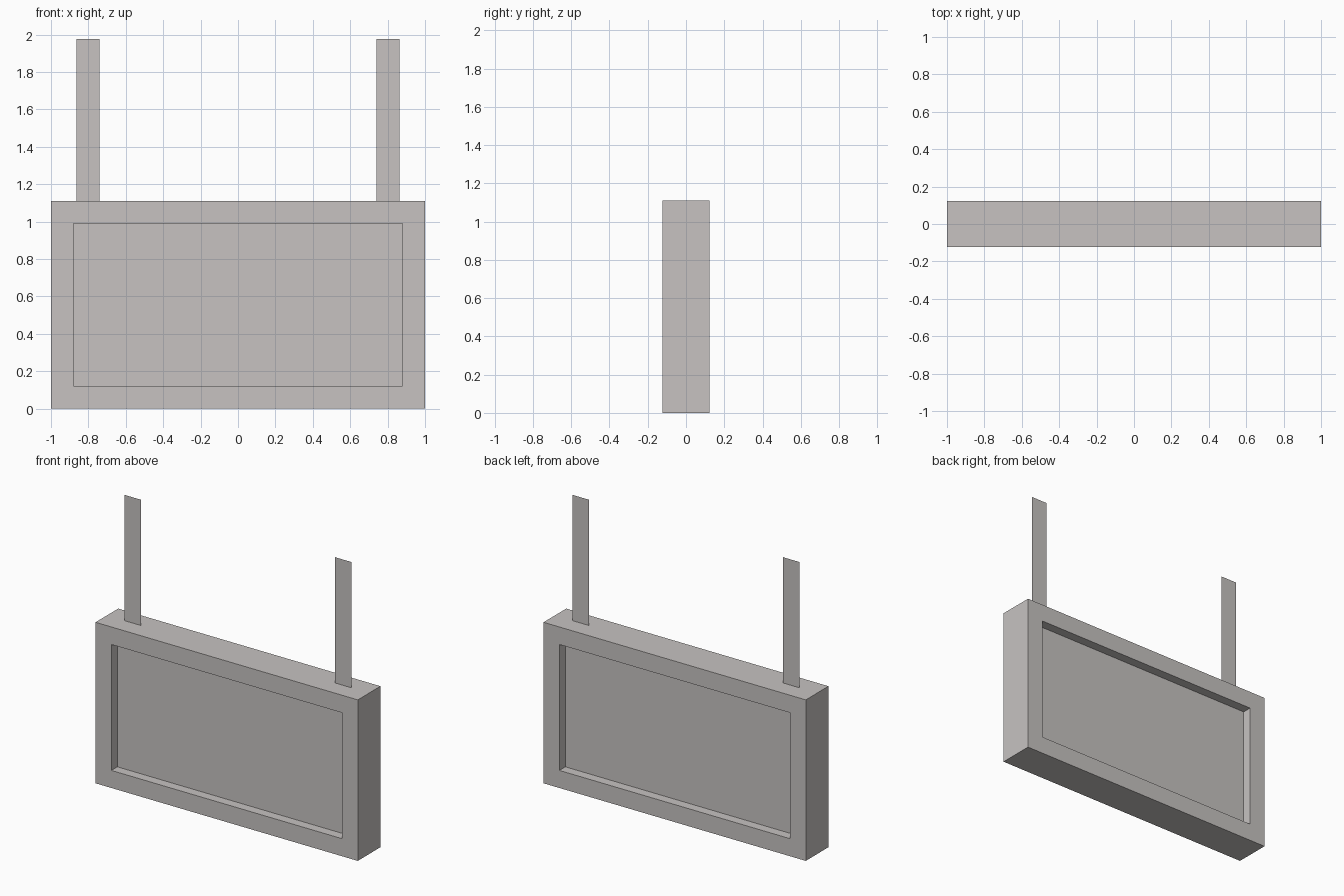
import bpy, bmesh
from mathutils import Matrix, Vector

if "Cube" in bpy.data.objects:
    bpy.data.objects.remove(bpy.data.objects["Cube"])

W, D, H = 2.0, 0.247, 1.11      # sign box size
BORDER, RECESS = 0.121, 0.065   # frame width and panel depth

grey = bpy.data.materials.new("warm_grey")
grey.diffuse_color = (0.57, 0.545, 0.535, 1)
grey.use_nodes = True
grey.node_tree.nodes["Principled BSDF"].inputs["Base Color"].default_value = grey.diffuse_color


def add_object(name, bm):
    mesh = bpy.data.meshes.new(name)
    bm.to_mesh(mesh)
    bm.free()
    mesh.materials.append(grey)
    obj = bpy.data.objects.new(name, mesh)
    bpy.context.collection.objects.link(obj)
    return obj


# Sign box with a sunken panel on the front and the back
bm = bmesh.new()
bmesh.ops.create_cube(bm, size=1, matrix=Matrix.Translation((0, 0, H / 2)) @ Matrix.Diagonal((W, D, H, 1)))
bm.normal_update()
for face in [f for f in bm.faces if abs(f.normal.y) > 0.9]:
    inward = -face.normal.copy()
    bmesh.ops.inset_region(bm, faces=[face], thickness=BORDER, use_even_offset=True)
    # extrude the inset panel straight in, leaving crisp walls
    new = bmesh.ops.extrude_discrete_faces(bm, faces=[face])["faces"][0]
    bmesh.ops.translate(bm, verts=new.verts, vec=inward * RECESS)
bmesh.ops.recalc_face_normals(bm, faces=bm.faces)
add_object("sign_box", bm)

# Flat hanging straps
for name, x in (("left_strap", -0.802), ("right_strap", 0.802)):
    bm = bmesh.new()
    corners = [(-0.062, H), (0.062, H), (0.062, 1.977), (-0.062, 1.977)]
    bm.faces.new([bm.verts.new((x + dx, 0, z)) for dx, z in corners])
    add_object(name, bm)
